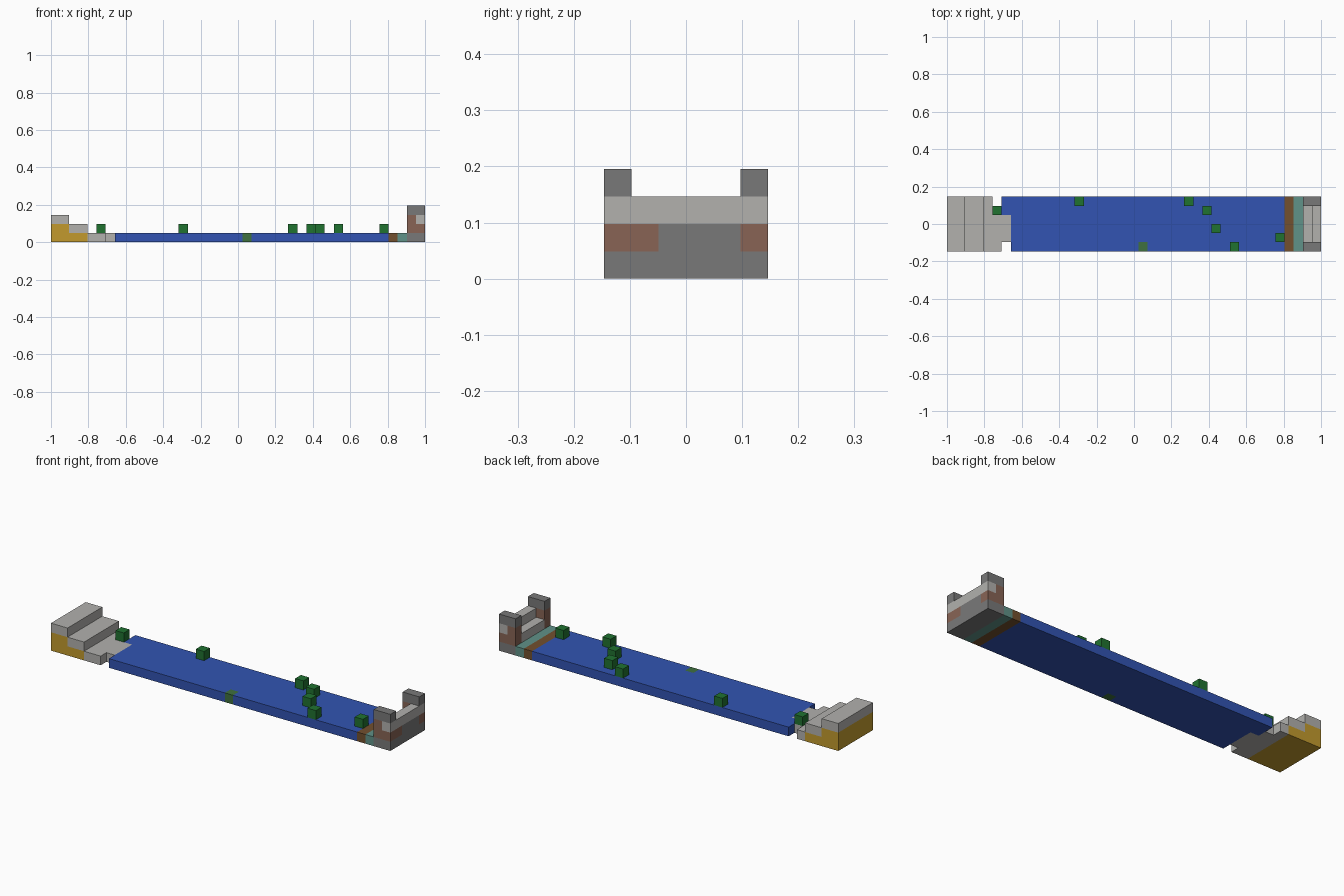
import bpy
import bmesh
from mathutils import Vector

cube = bpy.data.objects.get("Cube")
if cube:
    bpy.data.objects.remove(cube, do_unlink=True)

NX, NY = 41, 6
S = 2 / NX  # edge of one block


def linear(c):
    c /= 255
    return c / 12.92 if c <= 0.04045 else ((c + 0.055) / 1.055) ** 2.4


def material(name, *rgb):
    m = bpy.data.materials.new(name)
    m.use_nodes = True
    colour = [linear(c) for c in rgb] + [1]
    m.diffuse_color = colour
    bsdf = m.node_tree.nodes["Principled BSDF"]
    bsdf.inputs["Base Color"].default_value = colour
    bsdf.inputs["Roughness"].default_value = 0.9
    return m


PALE = material("pale stone", 178, 177, 174)
DARK = material("dark stone", 121, 121, 121)
SAND = material("yellow sand", 194, 154, 45)
BLUE = material("water blue", 50, 84, 178)
GREEN = material("leaf green", 32, 114, 48)
MOSS = material("moss green", 62, 112, 62)
BROWN = material("earth brown", 114, 80, 46)
TEAL = material("teal", 96, 146, 136)
CLAY = material("red clay", 136, 100, 85)

blocks = {}  # grid cell -> (part name, material)


def fill(part, mat, xs, ys=(0, 6), zs=(0, 1)):
    for x in range(*xs):
        for y in range(*ys):
            for z in range(*zs):
                blocks[x, y, z] = (part, mat)


# Stepped bank at the right end
fill("stepped_bank", SAND, (0, 4))
fill("stepped_bank", SAND, (0, 2), zs=(1, 2))
fill("stepped_bank", PALE, (2, 4), zs=(1, 2))
fill("stepped_bank", PALE, (0, 2), zs=(2, 3))
fill("landing", PALE, (4, 5))
fill("landing", PALE, (5, 6), (0, 5))
fill("landing", PALE, (6, 7), (1, 4))

# Long water slab, with one mossy block in its edge
fill("water_slab", BLUE, (7, 37))
fill("water_slab", BLUE, (6, 7), (4, 6))
fill("water_slab", MOSS, (21, 22), (0, 1))

# Coloured strips before the gate
fill("earth_strip", BROWN, (37, 38))
fill("teal_strip", TEAL, (38, 39))

# Gate: base, steps and two pillars
fill("gate_base", DARK, (39, 41))
fill("gate_steps", PALE, (39, 40), (1, 5), (1, 2))
fill("gate_steps", DARK, (40, 41), (2, 5), (1, 2))
fill("gate_steps", CLAY, (40, 41), (1, 2), (1, 2))
fill("gate_steps", PALE, (40, 41), (1, 5), (2, 3))
for part, y in (("front_pillar", 0), ("back_pillar", 5)):
    row = (y, y + 1)
    fill(part, CLAY, (39, 41), row, (1, 3))
    fill(part, PALE, (40, 41), row, (2, 3))
    fill(part, DARK, (39, 41), row, (3, 4))

# Loose green blocks on the slab
bushes = [(5, 4), (14, 5), (26, 5), (28, 4), (29, 2), (31, 0), (36, 1)]
for n, (x, y) in enumerate(bushes):
    fill(f"bush_{n + 1}", GREEN, (x, x + 1), (y, y + 1), (1, 2))


def build(part):
    """Mesh of the exposed block faces of one part."""
    cells = {c: m for c, (p, m) in blocks.items() if p == part}
    mats = list(dict.fromkeys(cells.values()))
    bm = bmesh.new()
    for cell, mat in cells.items():
        centre = Vector(cell) + Vector((0.5, 0.5, 0.5))
        for axis in range(3):
            for sign in (-1, 1):
                n = Vector((0, 0, 0))
                n[axis] = sign
                if tuple(int(a + b) for a, b in zip(cell, n)) in blocks:
                    continue
                u = Vector((0, 0, 0))
                u[(axis + 1) % 3] = 1
                v = n.cross(u)
                corners = [centre + (n + a * u + b * v) / 2
                           for a, b in ((-1, -1), (1, -1), (1, 1), (-1, 1))]
                face = bm.faces.new([
                    bm.verts.new(((p.x - NX / 2) * S, (p.y - NY / 2) * S, p.z * S))
                    for p in corners])
                face.material_index = mats.index(mat)
    bmesh.ops.remove_doubles(bm, verts=bm.verts, dist=S / 100)
    bmesh.ops.dissolve_limit(bm, angle_limit=0.01, verts=bm.verts,
                             edges=bm.edges, delimit={"MATERIAL"})
    mesh = bpy.data.meshes.new(part)
    bm.to_mesh(mesh)
    bm.free()
    for m in mats:
        mesh.materials.append(m)
    bpy.context.collection.objects.link(bpy.data.objects.new(part, mesh))


for part in dict.fromkeys(p for p, _ in blocks.values()):
    build(part)
